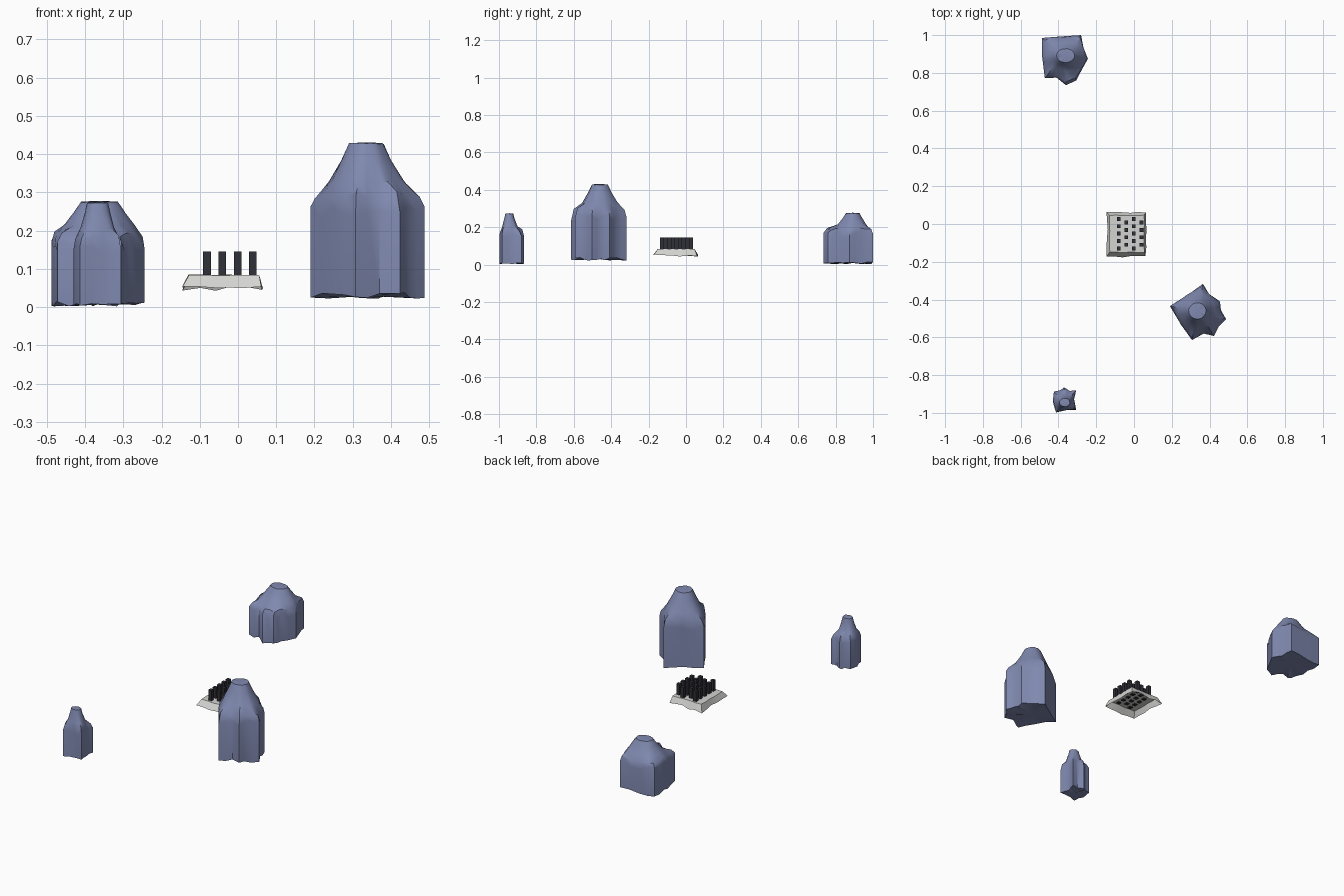
import bpy, bmesh, math, random

if "Cube" in bpy.data.objects:
    bpy.data.objects.remove(bpy.data.objects["Cube"])

random.seed(4)


def material(name, rgb):
    m = bpy.data.materials.new(name)
    m.diffuse_color = (*rgb, 1)
    m.use_nodes = True
    m.node_tree.nodes["Principled BSDF"].inputs["Base Color"].default_value = m.diffuse_color
    return m


ROCK = material("slate blue", (0.215, 0.25, 0.43))
PLATE = material("pale stone", (0.66, 0.66, 0.64))
PIN = material("charcoal", (0.03, 0.03, 0.04))


def finish(bm, name, mat, angle=None):
    bmesh.ops.recalc_face_normals(bm, faces=bm.faces)
    me = bpy.data.meshes.new(name)
    bm.to_mesh(me)
    bm.free()
    me.materials.append(mat)
    ob = bpy.data.objects.new(name, me)
    bpy.context.collection.objects.link(ob)
    if angle:
        bpy.context.view_layer.objects.active = ob
        ob.select_set(True)
        bpy.ops.object.shade_smooth_by_angle(angle=math.radians(angle))
        ob.select_set(False)
    return ob


def rock(name, outline, peak, levels, jitter):
    """Loft a rough outline up to a narrow blunt peak.
    levels: (z, amount of outline, x radius, y radius, z wobble)"""
    bm = bmesh.new()
    # add a midpoint on each side so that the shoulder can undulate
    pts = []
    for i, p in enumerate(outline):
        q = outline[(i + 1) % len(outline)]
        pts += [p, ((p[0] + q[0]) / 2, (p[1] + q[1]) / 2)]
    rings = []
    for z, k, rx, ry, wob in levels:
        ring = []
        for i, (x, y) in enumerate(pts):
            a = math.atan2(y - peak[1], x - peak[0])
            cx, cy = peak[0] + rx * math.cos(a), peak[1] + ry * math.sin(a)
            ring.append(bm.verts.new((cx + (x - cx) * k, cy + (y - cy) * k,
                                      z + wob * random.uniform(-1, 1) * jitter)))
        rings.append(ring)
    n = len(pts)
    for lo, hi in zip(rings, rings[1:]):
        for i in range(n):
            j = (i + 1) % n
            bm.faces.new((lo[i], lo[j], hi[j], hi[i]))
    for ring, dz in ((rings[0], 0), (rings[-1], 0.003)):
        c = bm.verts.new((*peak, sum(v.co.z for v in ring) / n + dz))
        for i in range(n):
            bm.faces.new((ring[i], ring[(i + 1) % n], c))
    return finish(bm, name, ROCK, 35)


# tall rock, front right
rock("tall_rock",
     [(0.19, -0.434), (0.285, -0.375), (0.365, -0.317), (0.397, -0.37),
      (0.455, -0.41), (0.46, -0.455), (0.487, -0.503), (0.45, -0.54),
      (0.423, -0.593), (0.37, -0.58), (0.307, -0.614), (0.25, -0.535)],
     (0.335, -0.46),
     [(0.03, 1, 0, 0, 1), (0.25, 1, 0, 0, 2), (0.293, 0.72, 0.11, 0.105, 1.2),
      (0.33, 0.2, 0.088, 0.083, 0.5), (0.385, 0.05, 0.062, 0.06, 0.2),
      (0.428, 0, 0.046, 0.043, 0.2)], 0.009)

# wide rock, back left
rock("wide_rock",
     [(-0.488, 0.985), (-0.40, 0.992), (-0.28, 1.0), (-0.268, 0.935),
      (-0.244, 0.875), (-0.285, 0.80), (-0.305, 0.76), (-0.36, 0.735),
      (-0.41, 0.775), (-0.472, 0.772), (-0.478, 0.82), (-0.487, 0.89)],
     (-0.362, 0.892),
     [(0.008, 1, 0, 0, 0.8), (0.16, 1, 0, 0, 2), (0.19, 0.72, 0.10, 0.09, 1),
      (0.213, 0.2, 0.085, 0.066, 0.5), (0.25, 0.05, 0.063, 0.048, 0.2),
      (0.275, 0, 0.048, 0.037, 0.2)], 0.008)

# small rock, front left
rock("small_rock",
     [(-0.424, -0.887), (-0.39, -0.88), (-0.37, -0.865), (-0.34, -0.884),
      (-0.306, -0.88), (-0.317, -0.927), (-0.306, -0.985), (-0.354, -0.984),
      (-0.413, -0.998), (-0.43, -0.94)],
     (-0.367, -0.945),
     [(0.006, 1, 0, 0, 0.8), (0.155, 1, 0, 0, 2), (0.183, 0.7, 0.048, 0.045, 1),
      (0.205, 0.15, 0.042, 0.038, 0.3), (0.25, 0, 0.033, 0.027, 0.2),
      (0.272, 0, 0.028, 0.022, 0.2)], 0.006)

# platform: flat top with flared skirt, open underneath, ragged lower edge
bm = bmesh.new()
N = 5


def border(x0, x1, y0, y1, z, jit, jz):
    c = [(x0, y0), (x1, y0), (x1, y1), (x0, y1)]
    out = []
    for i in range(4):
        (ax, ay), (bx, by) = c[i], c[(i + 1) % 4]
        for s in range(N):
            t = s / N
            out.append(bm.verts.new((ax + (bx - ax) * t + random.uniform(-jit, jit),
                                     ay + (by - ay) * t + random.uniform(-jit, jit),
                                     z + random.uniform(-jz, jz))))
    return out


low = border(-0.142, 0.062, -0.173, 0.062, 0.049, 0.004, 0.006)
top = border(-0.129, 0.054, -0.150, 0.045, 0.084, 0.002, 0.001)
for i in range(len(low)):
    j = (i + 1) % len(low)
    bm.faces.new((low[i], low[j], top[j], top[i]))
bm.faces.new(top)
finish(bm, "platform", PLATE, 25)

# staggered square pins standing on the platform
bm = bmesh.new()
for col in range(4):
    for row in range(5 - col % 2):
        x = -0.081 + 0.04 * col
        y = 0.027 - 0.039 * row - 0.0195 * (col % 2)
        cube = bmesh.ops.create_cube(bm, size=1)["verts"]
        bmesh.ops.scale(bm, vec=(0.02, 0.02, 0.066), verts=cube)
        bmesh.ops.translate(bm, vec=(x, y, 0.112), verts=cube)
finish(bm, "pins", PIN)
